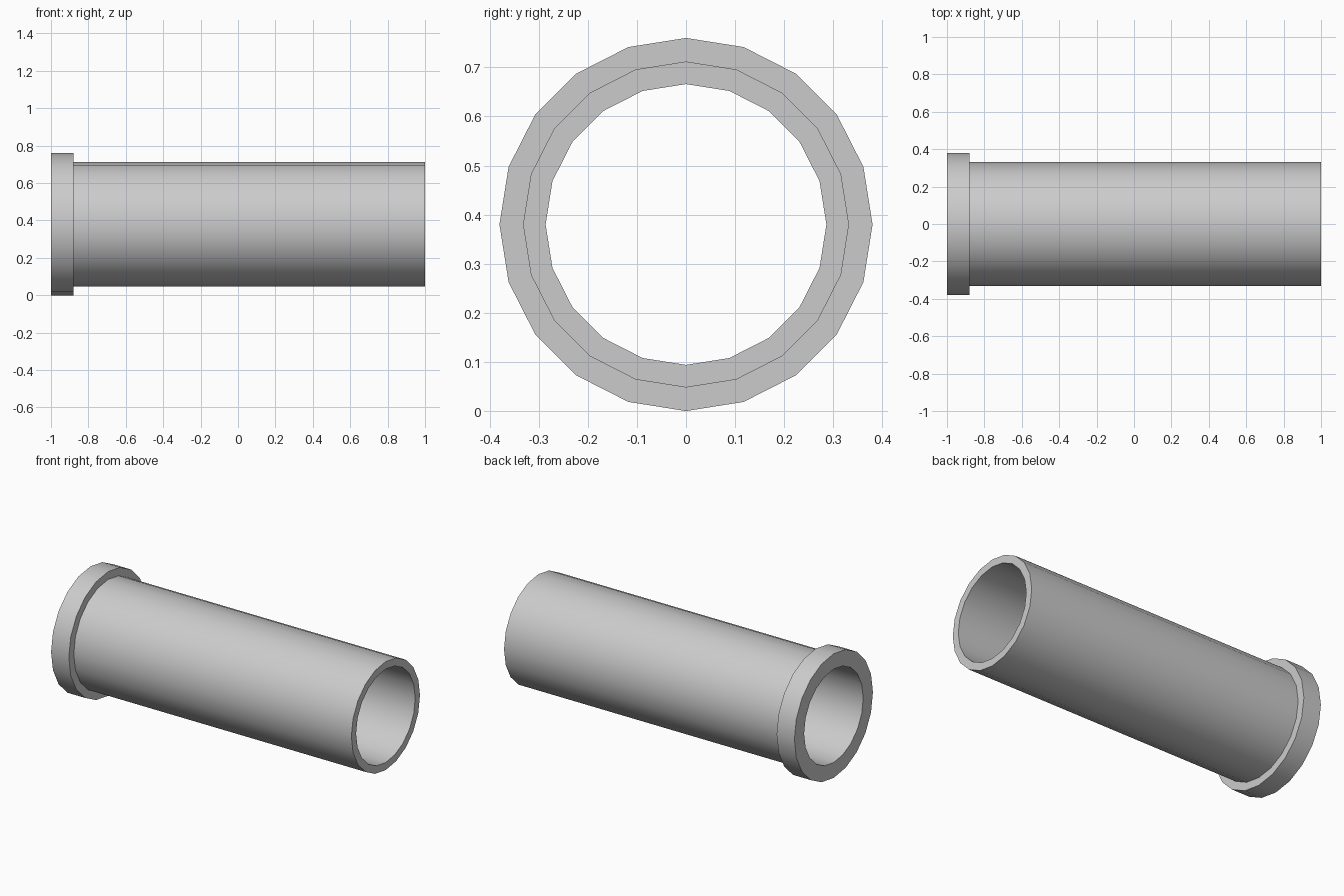
import bpy, bmesh, math

if "Cube" in bpy.data.objects:
    bpy.data.objects.remove(bpy.data.objects["Cube"])

SIDES = 20
AXIS_Z = 0.38
# closed (x, radius) cross-section: bore, flange collar, long sleeve
PROFILE = [(-1, 0.286), (-1, 0.38), (-0.88, 0.38), (-0.88, 0.332), (1, 0.332), (1, 0.286)]


def lathe_x(name, profile, sides, z):
    """Revolve a closed profile around a horizontal x axis at height z."""
    bm = bmesh.new()
    rings = []
    for i in range(sides):
        a = 2 * math.pi * i / sides
        rings.append([bm.verts.new((x, r * math.cos(a), z + r * math.sin(a))) for x, r in profile])
    n = len(profile)
    for i in range(sides):
        a, b = rings[i], rings[(i + 1) % sides]
        for j in range(n):
            k = (j + 1) % n
            bm.faces.new((a[j], a[k], b[k], b[j]))
    bmesh.ops.recalc_face_normals(bm, faces=bm.faces)
    mesh = bpy.data.meshes.new(name)
    bm.to_mesh(mesh)
    bm.free()
    obj = bpy.data.objects.new(name, mesh)
    bpy.context.collection.objects.link(obj)
    return obj


# flanged pipe, smooth around its walls with crisp rims
pipe = lathe_x("flanged_pipe", PROFILE, SIDES, AXIS_Z)
bpy.context.view_layer.objects.active = pipe
pipe.select_set(True)
bpy.ops.object.shade_smooth_by_angle(angle=math.radians(30))
